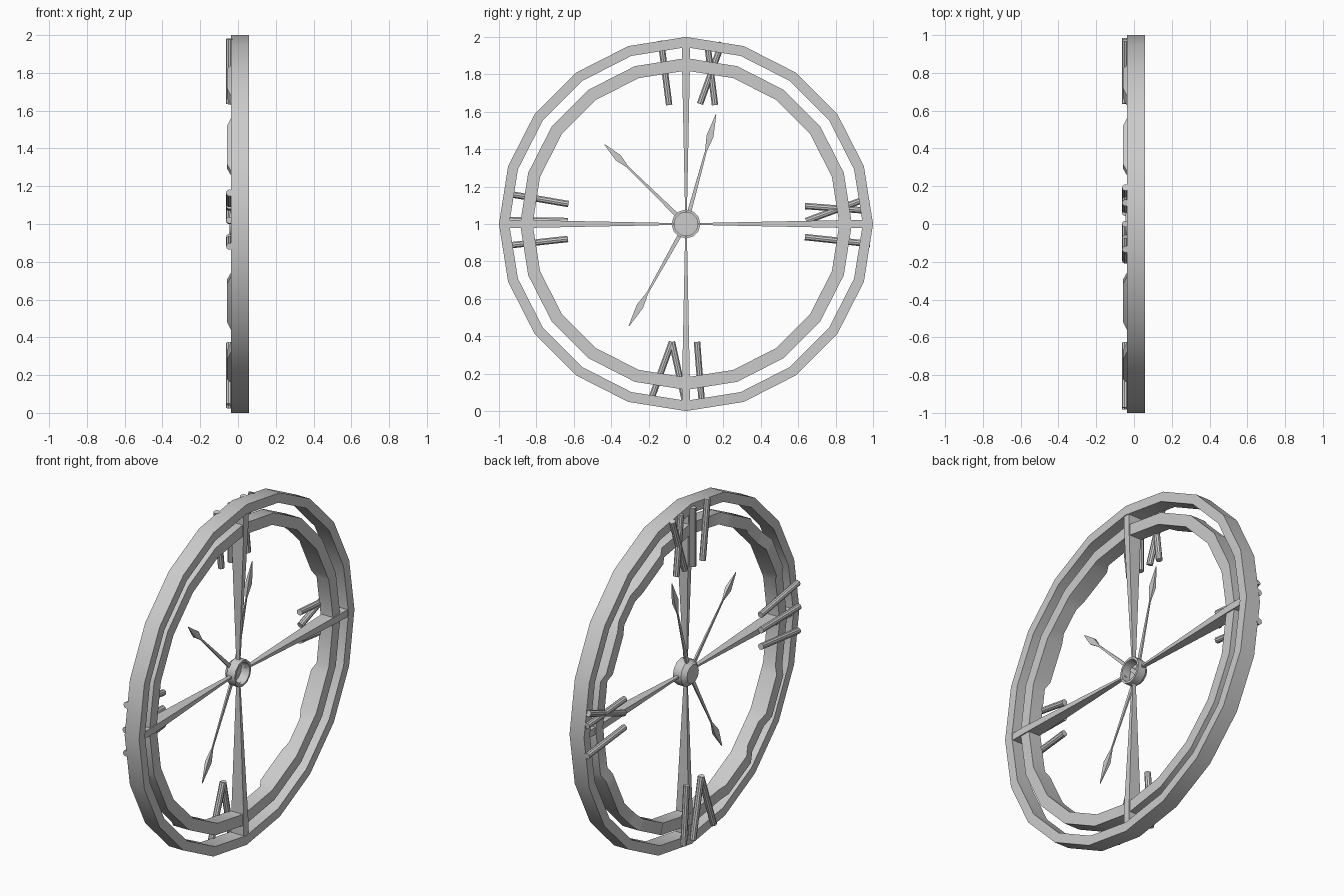
import bpy, bmesh
from math import cos, sin, pi, radians, hypot, atan2
from mathutils import Vector

if "Cube" in bpy.data.objects:
    bpy.data.objects.remove(bpy.data.objects["Cube"], do_unlink=True)

metal = bpy.data.materials.new("grey_metal")
GREY = (0.6, 0.6, 0.6, 1)
metal.diffuse_color = GREY
metal.use_nodes = True
metal.node_tree.nodes["Principled BSDF"].inputs["Base Color"].default_value = GREY


def polar(r, a, x):
    """Point on the upright dial: radius, angle from +y, depth."""
    return Vector((x, r * cos(a), 1 + r * sin(a)))


def loft(name, sections, closed=False):
    """Skin equal-length point loops; cap the ends unless closed."""
    bm = bmesh.new()
    loops = [[bm.verts.new(p) for p in s] for s in sections]
    n = len(loops[0])
    for i in range(len(loops) if closed else len(loops) - 1):
        a, b = loops[i], loops[(i + 1) % len(loops)]
        for j in range(n):
            k = (j + 1) % n
            bm.faces.new((a[j], a[k], b[k], b[j]))
    if not closed:
        bm.faces.new(loops[0])
        bm.faces.new(loops[-1])
    bmesh.ops.recalc_face_normals(bm, faces=bm.faces)
    mesh = bpy.data.meshes.new(name)
    bm.to_mesh(mesh)
    bm.free()
    mesh.materials.append(metal)
    obj = bpy.data.objects.new(name, mesh)
    bpy.context.collection.objects.link(obj)
    bpy.ops.object.select_all(action='DESELECT')
    obj.select_set(True)
    bpy.context.view_layer.objects.active = obj
    bpy.ops.object.shade_smooth_by_angle(angle=radians(35))
    return obj


SIDES = 20
STEP = 360 / SIDES


def flat_radius(r, deg):
    """Radius of the twenty-sided polygon at an angle."""
    return r * cos(radians(STEP / 2)) / cos(radians(deg % STEP - STEP / 2))


def ring(name, r_in, r_out, front, back, bumps=None):
    stations = {i * STEP: 0 for i in range(SIDES)}
    for quarter in range(0, 360, 90):
        for deg, rise in (bumps or {}).items():
            stations[quarter + deg] = rise
            stations[quarter + 90 - deg] = rise
    sections = []
    for deg, rise in sorted(stations.items()):
        a = radians(deg)
        lo, hi = flat_radius(r_in, deg), flat_radius(r_out, deg)
        sections.append([polar(lo, a, front - rise), polar(hi, a, front - rise),
                         polar(hi, a, back), polar(lo, a, back)])
    loft(name, sections, closed=True)


# Rims: the inner one has a raised pad at each hour between the numerals
ring("outer_rim", 0.945, 1.0, -0.037, 0.057)
ring("inner_rim", 0.82, 0.887, -0.035, 0.045,
     {18: 0, 21: 0.022, 36: 0.022, 40: 0})


def blade(name, angle, stations):
    """Tapered bar from stations of radius, half width, front and back depth."""
    side = Vector((0, -sin(angle), cos(angle)))
    sections = []
    for r, w, front, back in stations:
        sections.append([polar(r, angle, x) + side * w * s
                         for x, s in ((front, -1), (front, 1), (back, 1), (back, -1))])
    loft(name, sections)


# Four tapered spokes running through both rims
for i, label in enumerate(("left", "top", "right", "bottom")):
    blade(label + "_spoke", i * pi / 2,
          [(0.06, 0.005, -0.008, 0.012), (0.85, 0.021, -0.03, 0.052),
           (0.96, 0.021, -0.03, 0.052)])

# Hub: shallow cup open towards the back
cup = [(0.064, -0.022), (0.064, 0.032), (0.077, 0.032), (0.077, -0.02), (0.055, -0.045)]
loft("hub", [[polar(r, j * pi / 6, x) for j in range(12)] for r, x in cup])


def hand(name, y, z, tip_len):
    """Slender hand ending in a diamond point at (y, z) from the centre."""
    length = hypot(y, z)
    shape = [(0, 0.012), (length - tip_len, 0.005),
             (length - tip_len * 0.6, 0.019), (length, 0.002)]
    blade(name, atan2(z, y), [(r, w, -0.02 - w * 0.5, -0.02 + w * 0.5) for r, w in shape])


hand("minute_hand", 0.16, 0.585, 0.2)
hand("hour_hand", -0.435, 0.425, 0.17)
hand("second_hand", -0.305, -0.545, 0.2)


# Round-bar numerals on the dial side, given as outer and inner end points
def bar(name, y1, z1, y2, z2):
    a, b = Vector((-0.045, y1, z1)), Vector((-0.045, y2, z2))
    across = (b - a).normalized().cross(Vector((1, 0, 0)))
    loop = [Vector((0.018 * cos(t), 0, 0)) + across * 0.018 * sin(t)
            for t in (j * pi / 5 for j in range(10))]
    loft(name, [[a + p for p in loop], [b + p for p in loop]])


numerals = {
    "twelve": [(-0.134, 1.98, -0.09, 1.636), (0, 1.98, 0, 1.636),
               (0.112, 1.98, 0.155, 1.636), (0.193, 1.97, 0.075, 1.642)],
    "three": [(-0.973, 1.165, -0.628, 1.107), (-0.983, 1.021, -0.631, 1.016),
              (-0.978, 0.882, -0.631, 0.92)],
    "six": [(-0.193, 0.045, -0.075, 0.37), (0, 0.027, -0.075, 0.37),
            (0.086, 0.027, 0.059, 0.37)],
    "nine": [(0.984, 1.07, 0.636, 1.096), (0.973, 1.139, 0.642, 1.016),
             (0.984, 0.893, 0.636, 0.93)],
}
for label, bars in numerals.items():
    for i, ends in enumerate(bars):
        bar(f"numeral_{label}_bar_{i + 1}", *ends)
